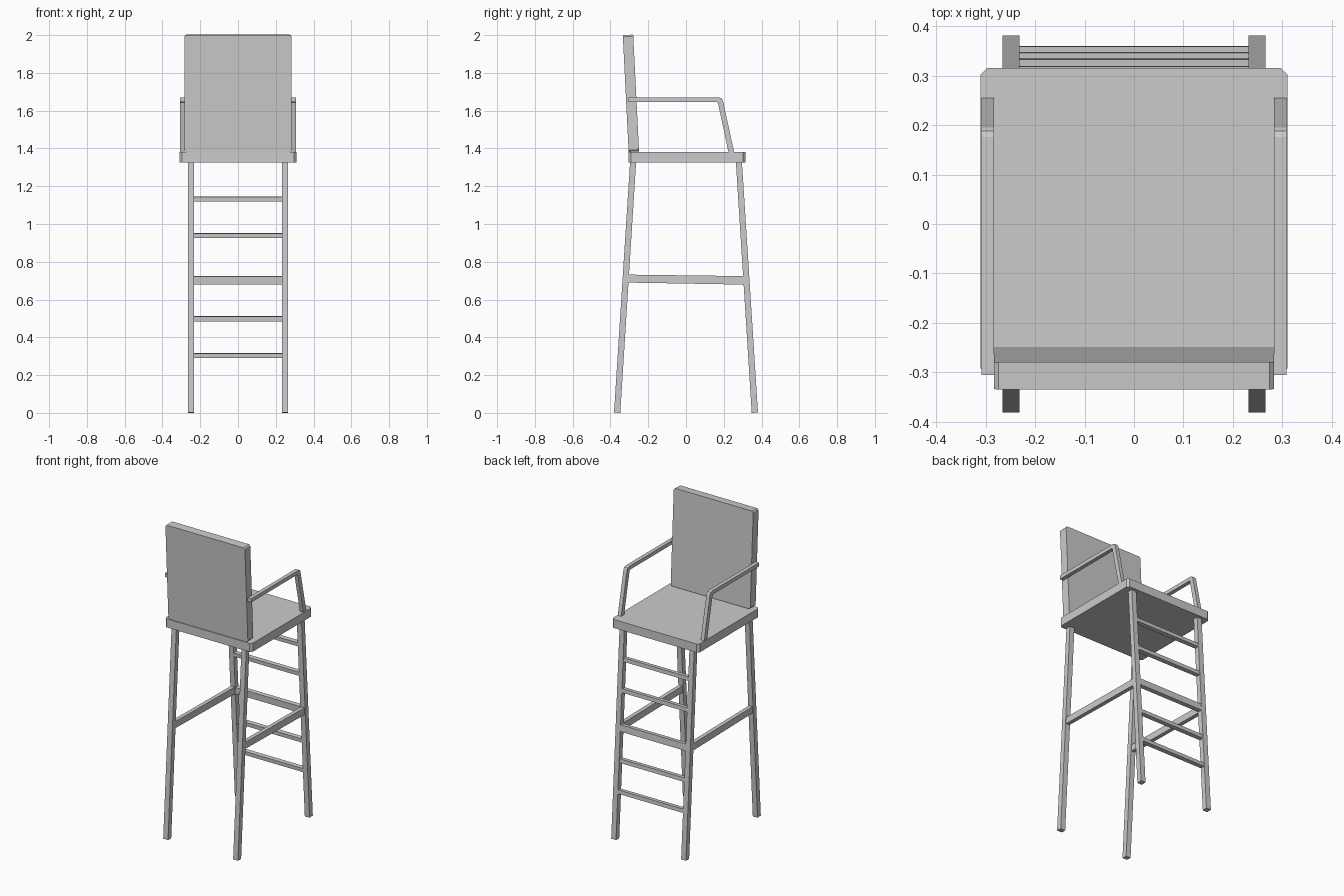
import bpy, bmesh
from mathutils import Vector

if "Cube" in bpy.data.objects:
    bpy.data.objects.remove(bpy.data.objects["Cube"])


def prism(name, profile, to3d, a, b, mirror=False):
    """Extrude a 2D profile from depth a to b; to3d maps (u, v, depth) to a point."""
    bm = bmesh.new()
    face = bm.faces.new([bm.verts.new(to3d(u, v, a)) for u, v in profile])
    new = bmesh.ops.extrude_face_region(bm, geom=[face])["geom"]
    shift = Vector(to3d(0, 0, b)) - Vector(to3d(0, 0, a))
    bmesh.ops.translate(bm, vec=shift, verts=[g for g in new if isinstance(g, bmesh.types.BMVert)])
    bmesh.ops.recalc_face_normals(bm, faces=bm.faces)
    mesh = bpy.data.meshes.new(name)
    bm.to_mesh(mesh)
    bm.free()
    obj = bpy.data.objects.new(name, mesh)
    bpy.context.collection.objects.link(obj)
    if mirror:
        obj.modifiers.new("mirror", 'MIRROR').use_axis[0] = True
    return obj


def side(u, v, d):          # profile in y-z, depth along x
    return (d, u, v)


def flat(u, v, d):          # profile in x-y, depth along z
    return (u, v, d)


def leaning(u, v, d):       # profile in x-z, leaning towards the front
    return (u, d - 0.05 * (v - 1.385), v + 0.05 * d)


def cut_rect(x0, x1, y0, y1, c):
    return [(x0 + c, y0), (x1 - c, y0), (x1, y0 + c), (x1, y1 - c),
            (x1 - c, y1), (x0 + c, y1), (x0, y1 - c), (x0, y0 + c)]


# Seat and backrest
prism("seat", cut_rect(-0.31, 0.31, -0.305, 0.315, 0.013), flat, 1.325, 1.38)
prism("backrest", cut_rect(-0.283, 0.283, 1.397, 2.015, 0.009), leaning, -0.303, -0.248)

# Splayed legs, front and back pairs
SLOPE = 0.064


def leg_y(z):
    return 0.365 - SLOPE * z


for name, s in (("front_legs", -1), ("back_legs", 1)):
    prism(name, [(s * 0.381, 0.002), (s * 0.348, 0.0),
                 (s * 0.264, 1.33), (s * 0.296, 1.33)], side, 0.232, 0.266, True)

# Ladder rungs between the back legs, tilted with them
for i, (z0, z1) in enumerate([(0.29, 0.316), (0.485, 0.512), (0.68, 0.725),
                              (0.925, 0.952), (1.12, 1.146)]):
    h = 0.014
    prism(f"rung_{i + 1}", [(leg_y(z0) - h, z0), (leg_y(z0) + h, z0 + 0.002),
                            (leg_y(z1) + h, z1), (leg_y(z1) - h, z1 - 0.002)],
          side, -0.24, 0.24)

# Side stretchers between front and back legs
prism("side_stretchers", [(-0.315, 0.69), (0.315, 0.679), (0.315, 0.724), (-0.315, 0.732)],
      side, 0.236, 0.262, True)

# Bent armrests
prism("armrests", [(-0.305, 1.67), (0.176, 1.67), (0.188, 1.666), (0.195, 1.655),
                   (0.256, 1.375), (0.226, 1.375), (0.169, 1.642), (0.163, 1.646),
                   (-0.305, 1.646)], side, 0.283, 0.308, True)
